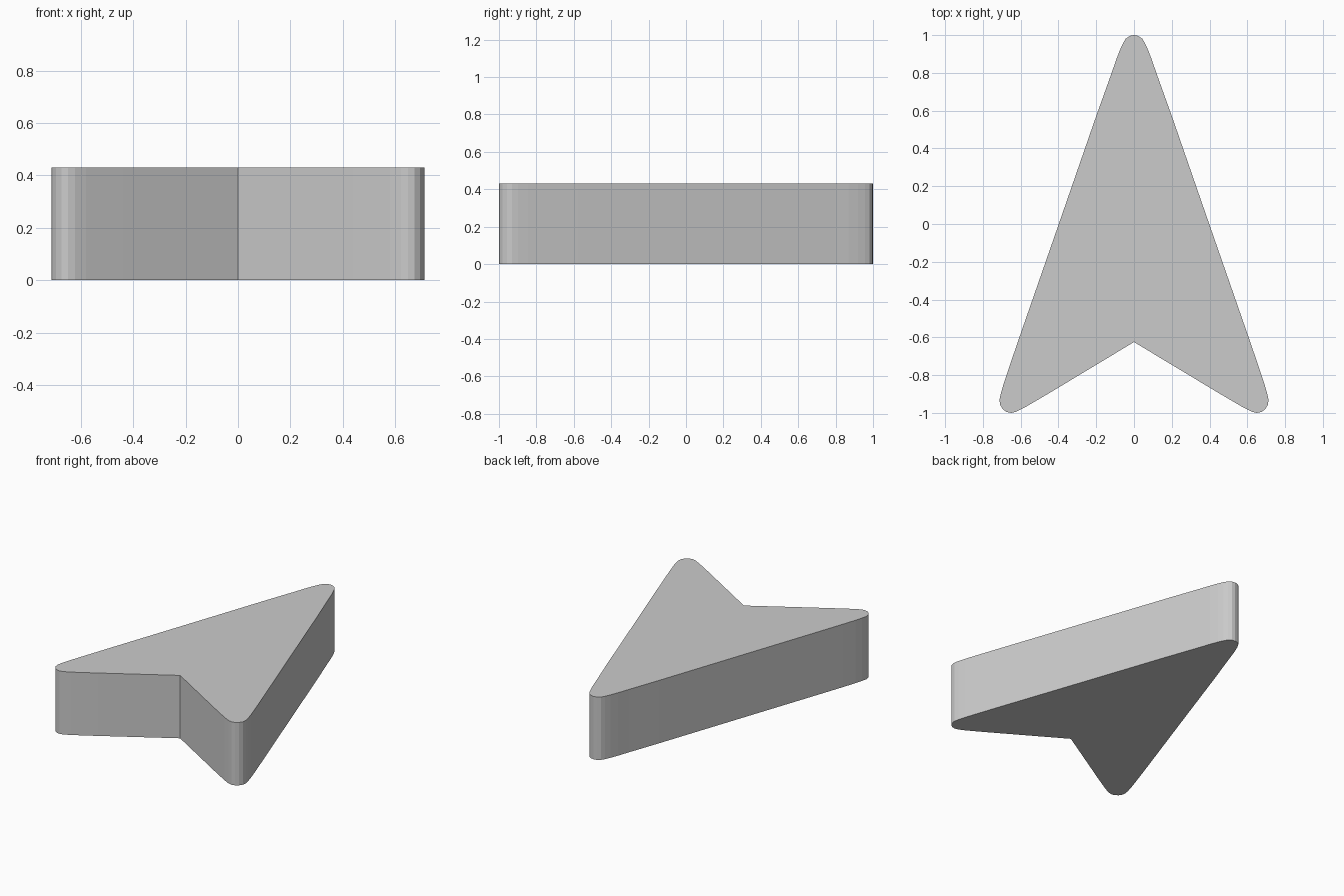
import bpy, bmesh

if "Cube" in bpy.data.objects:
    bpy.data.objects.remove(bpy.data.objects["Cube"])

HEIGHT = 0.43

# Right half of the arrowhead outline, from nose tip round to rear notch
half = [(0, 1.0), (0.022, 0.996), (0.043, 0.982), (0.058, 0.957), (0.075, 0.92),
        (0.095, 0.868), (0.12, 0.795), (0.2, 0.572), (0.4, -0.005), (0.6, -0.58),
        (0.66, -0.755), (0.69, -0.845), (0.705, -0.897), (0.712, -0.93),
        (0.709, -0.957), (0.695, -0.98), (0.675, -0.995), (0.65, -1.0),
        (0.622, -0.993), (0.58, -0.972), (0.53, -0.943), (0.44, -0.89), (0, -0.625)]
outline = half + [(-x, y) for x, y in reversed(half[1:-1])]

# Extrude the outline into a solid plate
bm = bmesh.new()
base = bm.faces.new([bm.verts.new((x, y, 0)) for x, y in outline])
top = bmesh.ops.extrude_face_region(bm, geom=[base], use_keep_orig=True)
bmesh.ops.translate(bm, vec=(0, 0, HEIGHT),
                    verts=[v for v in top["geom"] if isinstance(v, bmesh.types.BMVert)])
bmesh.ops.recalc_face_normals(bm, faces=bm.faces)
mesh = bpy.data.meshes.new("arrowhead_plate")
bm.to_mesh(mesh)
bm.free()

plate = bpy.data.objects.new("arrowhead_plate", mesh)
bpy.context.collection.objects.link(plate)
